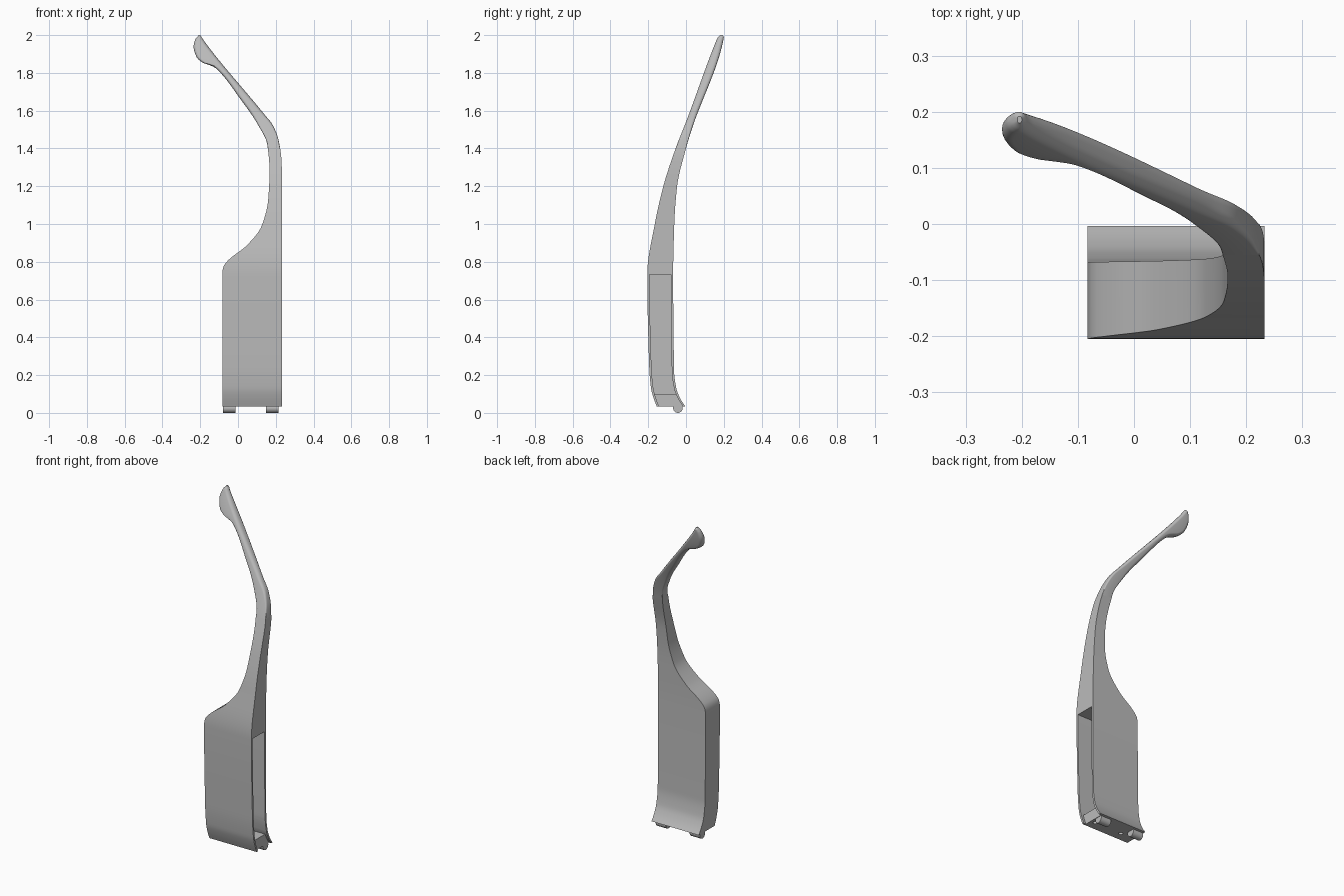
import bpy, bmesh, math
from mathutils import Matrix, Vector

cube = bpy.data.objects.get("Cube")
if cube:
    bpy.data.objects.remove(cube)

grey = bpy.data.materials.new("plain grey")
grey.use_nodes = True
grey.diffuse_color = (0.5, 0.5, 0.5, 1)
grey.node_tree.nodes["Principled BSDF"].inputs["Base Color"].default_value = (0.5, 0.5, 0.5, 1)

# Outline curves as (height, position) points
LEFT = [(0, -.083), (.74, -.083), (.775, -.077), (.81, -.05), (.885, .045), (.99, .125),
        (1.13, .16), (1.28, .167), (1.42, .155), (1.535, .1), (1.665, .01), (1.818, -.11),
        (1.838, -.14), (1.85, -.18), (1.885, -.22), (1.94, -.235), (1.975, -.227), (2, -.208)]
RIGHT = [(0, .233), (1.24, .233), (1.34, .23), (1.447, .214), (1.525, .183), (1.58, .14),
         (1.97, -.18), (1.99, -.193), (2, -.2)]
FRONT = [(.035, -.155), (.08, -.172), (.13, -.185), (.25, -.195), (.735, -.205), (1, -.165),
         (1.2, -.12), (1.4, -.055), (1.54, 0), (1.965, .158), (1.985, .167), (2, .18)]
BACK = [(.035, -.004), (.07, -.027), (.125, -.05), (.22, -.063), (.735, -.068), (1, -.062),
        (1.2, -.047), (1.4, 0), (1.5, .03), (1.975, .198), (1.99, .2), (2, .192)]


def smooth_curve(points):
    """Monotone cubic through the points, returned as a function of height."""
    slope = [(b[1] - a[1]) / (b[0] - a[0]) for a, b in zip(points, points[1:])]
    tangent = [slope[0]]
    for a, b in zip(slope, slope[1:]):
        tangent.append(2 * a * b / (a + b) if a * b > 0 else 0)
    tangent.append(slope[-1])

    def value(z):
        i = 0
        while i < len(slope) - 1 and z > points[i + 1][0]:
            i += 1
        (z0, p0), (z1, p1) = points[i], points[i + 1]
        h = z1 - z0
        t = min(max((z - z0) / h, 0), 1)
        s = 1 - t
        return (s * s * (1 + 2 * t) * p0 + t * t * (3 - 2 * t) * p1
                + h * t * s * (s * tangent[i] - t * tangent[i + 1]))
    return value


left, right, front, back = map(smooth_curve, (LEFT, RIGHT, FRONT, BACK))


def make_object(name, bm):
    bmesh.ops.recalc_face_normals(bm, faces=bm.faces)
    mesh = bpy.data.meshes.new(name)
    bm.to_mesh(mesh)
    bm.free()
    mesh.materials.append(grey)
    obj = bpy.data.objects.new(name, mesh)
    bpy.context.collection.objects.link(obj)
    return obj


def rectangle(x0, x1, y0, y1, radius=0, steps=6):
    """Cross-section ring, with rounded corners if a radius is given."""
    if not radius:
        return [(x0, y0), (x1, y0), (x1, y1), (x0, y1)]
    r = min(radius, (x1 - x0) * .49, (y1 - y0) * .49)
    centres = [(x1 - r, y1 - r), (x0 + r, y1 - r), (x0 + r, y0 + r), (x1 - r, y0 + r)]
    ring = []
    for corner, (cx, cy) in enumerate(centres):
        for k in range(steps + 1):
            a = (corner + k / steps) * math.pi / 2
            ring.append((cx + r * math.cos(a), cy + r * math.sin(a)))
    return ring


def loft(name, heights, section):
    bm = bmesh.new()
    rings = [[bm.verts.new((x, y, z)) for x, y in section(z)] for z in heights]
    for a, b in zip(rings, rings[1:]):
        for i in range(len(a)):
            j = (i + 1) % len(a)
            bm.faces.new((a[i], a[j], b[j], b[i]))
    bm.faces.new(rings[0])
    bm.faces.new(rings[-1])
    return make_object(name, bm)


def cylinder(name, start, end, radius):
    start, end = Vector(start), Vector(end)
    axis = end - start
    turn = axis.to_track_quat('Z', 'Y').to_matrix().to_4x4()
    bm = bmesh.new()
    bmesh.ops.create_cone(bm, cap_ends=True, segments=32, radius1=radius, radius2=radius,
                          depth=axis.length, matrix=Matrix.Translation((start + end) / 2) @ turn)
    return make_object(name, bm)


def spread(low, high, count):
    return [low + (high - low) * i / count for i in range(count + 1)]


def finish(obj):
    bpy.ops.object.select_all(action='DESELECT')
    obj.select_set(True)
    bpy.context.view_layer.objects.active = obj
    for modifier in list(obj.modifiers):
        bpy.ops.object.modifier_apply(modifier=modifier.name)
    bpy.ops.object.shade_smooth_by_angle(angle=math.radians(32))


SEAM = 1.4
WALL = .012

# Main body: flat-sided shell that narrows into the neck
body = loft("body", spread(.035, SEAM, 90),
            lambda z: rectangle(left(z), right(z), front(z), back(z)))

# Arm and paddle tip: edges become round above the seam
arm = loft("arm", [SEAM + (2 - SEAM) * math.sin(t * math.pi / 2) for t in spread(0, 1, 70)],
           lambda z: rectangle(left(z), right(z), front(z), back(z),
                               .002 + .018 * min((z - SEAM) / .2, 1)))


# Side pocket and the shallow recess below it, both following the shell
def hollow(name, low, high, depth_x):
    return loft(name, spread(low, high, 30),
                lambda z: rectangle(depth_x, .3, front(z) + WALL, back(z) - WALL))


cutters = [hollow("pocket_cutter", .1, .733, left(.5) + WALL),
           hollow("recess_cutter", .02, .11, .218)]

# Small holes in the underside
for x in (.01, .19):
    cutters.append(cylinder("hole_cutter", (x, -.1, 0), (x, -.1, .07), .012))

for cutter in cutters:
    modifier = body.modifiers.new("cut", 'BOOLEAN')
    modifier.operation = 'DIFFERENCE'
    modifier.solver = 'EXACT'
    modifier.object = cutter
finish(body)
finish(arm)
for cutter in cutters:
    bpy.data.objects.remove(cutter)

# Hinge barrels under the back edge
for name, x in (("right_hinge", -.08), ("left_hinge", .147)):
    finish(cylinder(name, (x, -.043, .025), (x + .068, -.043, .025), .025))
